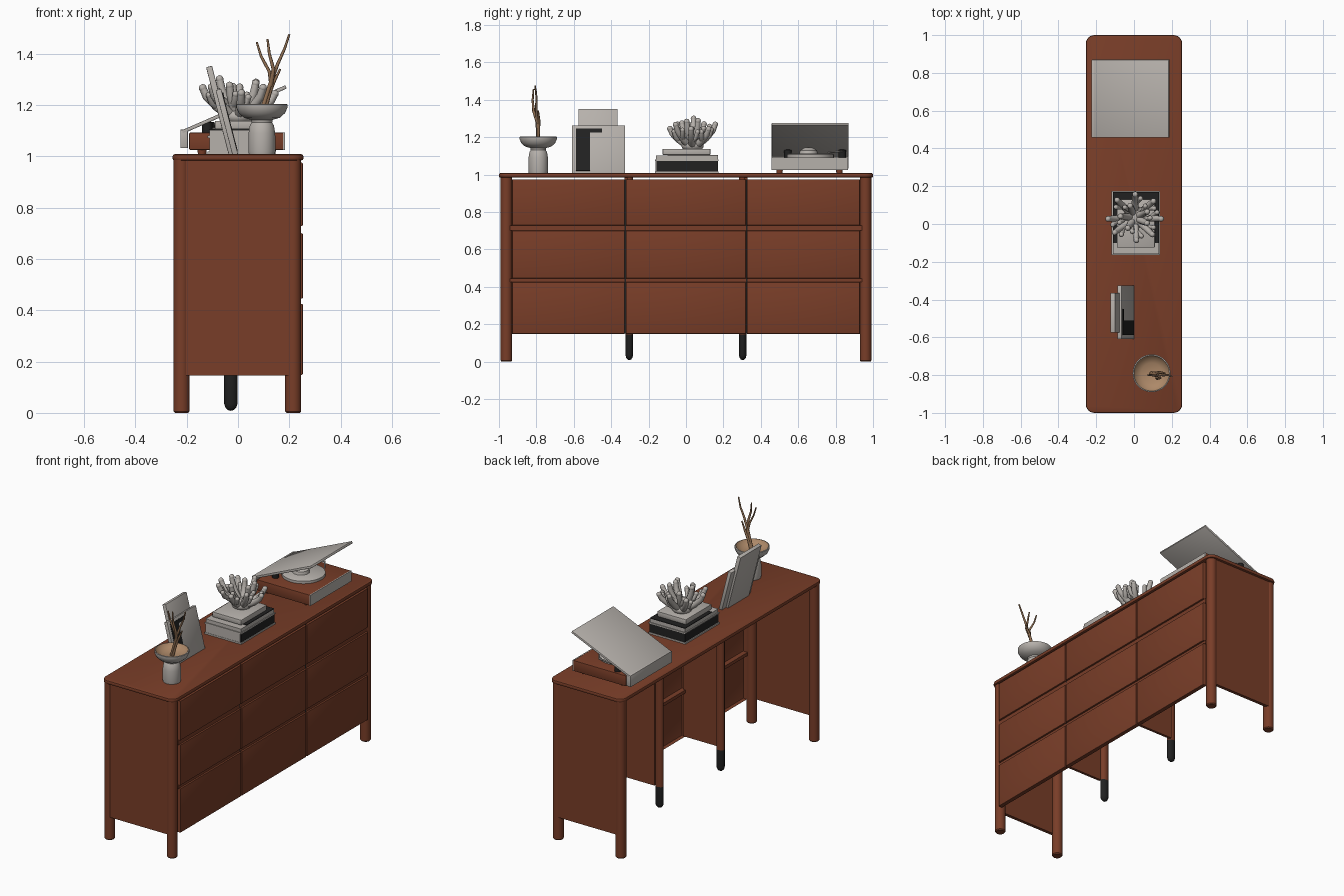
import bpy, bmesh, math, random
from mathutils import Vector, Matrix

if "Cube" in bpy.data.objects:
    bpy.data.objects.remove(bpy.data.objects["Cube"])

random.seed(4)


def material(name, rgb):
    m = bpy.data.materials.new(name)
    m.diffuse_color = (*rgb, 1)
    m.use_nodes = True
    m.node_tree.nodes["Principled BSDF"].inputs["Base Color"].default_value = m.diffuse_color
    return m


WOOD = material("red brown wood", (0.19, 0.047, 0.021))
GREY = material("warm light grey", (0.47, 0.44, 0.41))
BLACK = material("soft black", (0.015, 0.015, 0.015))
TAN = material("tan clay", (0.42, 0.25, 0.14))
TWIG = material("dry twig", (0.30, 0.17, 0.09))


def finish(bm, name, mats, angle=35):
    me = bpy.data.meshes.new(name)
    bm.to_mesh(me)
    bm.free()
    ob = bpy.data.objects.new(name, me)
    bpy.context.collection.objects.link(ob)
    for m in mats if isinstance(mats, list) else [mats]:
        me.materials.append(m)
    bpy.ops.object.select_all(action='DESELECT')
    ob.select_set(True)
    bpy.context.view_layer.objects.active = ob
    bpy.ops.object.shade_smooth_by_angle(angle=math.radians(angle))
    return ob


def box(name, x, y, z, mat, bevel=0.0, open_back=False, matrix=None):
    """Box from (min, max) ranges, with optional bevel, missing -x face, or transform."""
    bm = bmesh.new()
    bmesh.ops.create_cube(bm, size=1)
    for v in bm.verts:
        v.co = Vector([(r[0] + r[1]) / 2 + c * (r[1] - r[0]) for c, r in zip(v.co, (x, y, z))])
    if open_back:
        bm.normal_update()
        back = [f for f in bm.faces if f.normal.x < -0.5]
        bmesh.ops.delete(bm, geom=back, context='FACES')
    if bevel:
        edges = [e for e in bm.edges if len(e.link_faces) == 2]
        if open_back:
            edges = [e for e in edges if all(v.co.x > x[1] - 1e-4 for v in e.verts)]
        bmesh.ops.bevel(bm, geom=edges, offset=bevel, segments=2, profile=0.5, affect='EDGES')
    if matrix:
        bm.transform(matrix)
    return finish(bm, name, mat)


def lathe(name, profile, loc, mats, n=32, squash=1.0, rule=None):
    """Spin a (radius, z) profile round the z axis."""
    bm = bmesh.new()
    vs = [bm.verts.new((r, 0, z)) for r, z in profile]
    es = [bm.edges.new(p) for p in zip(vs, vs[1:])]
    bmesh.ops.spin(bm, geom=vs + es, cent=(0, 0, 0), axis=(0, 0, 1), angle=math.tau, steps=n)
    bmesh.ops.remove_doubles(bm, verts=bm.verts, dist=1e-5)
    bmesh.ops.recalc_face_normals(bm, faces=bm.faces)
    if rule:
        for f in bm.faces:
            f.material_index = int(rule(f))
    bm.transform(Matrix.Translation(loc) @ Matrix.Diagonal((1, squash, 1, 1)))
    return finish(bm, name, mats)


def add_tube(bm, pts, r0, r1, n=10, ball=False):
    """Tapered tube along points, optionally with round tip."""
    pts = [Vector(p) for p in pts]
    rings = []
    for i, p in enumerate(pts):
        d = (pts[min(i + 1, len(pts) - 1)] - pts[max(i - 1, 0)]).normalized()
        q = Vector((0, 0, 1)).rotation_difference(d)
        r = r0 + (r1 - r0) * i / (len(pts) - 1)
        rings.append([bm.verts.new(p + q @ Vector((r * math.cos(a), r * math.sin(a), 0)))
                      for a in (math.tau * k / n for k in range(n))])
    for a, b in zip(rings, rings[1:]):
        for k in range(n):
            bm.faces.new((a[k], a[(k + 1) % n], b[(k + 1) % n], b[k]))
    bm.faces.new(rings[0][::-1])
    bm.faces.new(rings[-1])
    if ball:
        bmesh.ops.create_icosphere(bm, subdivisions=2, radius=r1 * 1.1,
                                   matrix=Matrix.Translation(pts[-1]))


# --- Cabinet: rounded top board
bm = bmesh.new()
bmesh.ops.create_cube(bm, size=1)
bm.transform(Matrix.Translation((0, 0, 0.996)) @ Matrix.Diagonal((0.51, 2.0, 0.024, 1)))
corners = [e for e in bm.edges if abs(e.verts[0].co.z - e.verts[1].co.z) > 0.01]
bmesh.ops.bevel(bm, geom=corners, offset=0.045, segments=6, profile=0.5, affect='EDGES')
rims = [e for e in bm.edges if abs(e.verts[0].co.z - e.verts[1].co.z) < 1e-4]
bmesh.ops.bevel(bm, geom=rims, offset=0.008, segments=2, profile=0.5, affect='EDGES')
finish(bm, "top_board", WOOD)

# Corner posts, end panels, inner dividers and middle legs
POST = [(0, 0), (0.026, 0), (0.031, 0.006), (0.031, 0.99), (0, 0.99)]
FOOT = [(0, 0.008), (0.012, 0.011), (0.021, 0.02), (0.026, 0.035), (0.026, 0.145), (0, 0.145)]
for s, side in ((-1, "front"), (1, "rear")):
    for x in (-0.22, 0.215):
        lathe(f"{side}_corner_post", POST, (x, s * 0.96, 0), WOOD, 24)
    y = sorted((s * 0.965, s * 0.985))
    box(f"{side}_end_panel", (-0.225, 0.225), y, (0.145, 0.99), WOOD)
    y = sorted((s * 0.312, s * 0.328))
    box(f"{side}_divider", (-0.01, 0.235), y, (0.15, 0.985), WOOD)
    box(f"{side}_drawer_gap", (0.235, 0.242), (s * 0.325 - 0.004, s * 0.325 + 0.004), (0.15, 0.975), BLACK)
    lathe(f"{side}_middle_foot", FOOT, (-0.028, s * 0.303, 0), BLACK, 20, 0.78)
    lathe(f"{side}_middle_post", [(0, 0.145), (0.026, 0.145), (0.026, 0.985), (0, 0.985)],
          (-0.028, s * 0.303, 0), WOOD, 20, 0.78)

# Drawer fronts (open shells) and rails between them
for r, z in enumerate(((0.148, 0.425), (0.445, 0.70), (0.728, 0.975))):
    for c, y in enumerate(((-0.93, -0.328), (-0.322, 0.320), (0.326, 0.93))):
        box(f"drawer_front_{r}_{c}", (0.228, 0.253), y, z, WOOD, 0.005, open_back=True)
for z in ((0.425, 0.445), (0.70, 0.728)):
    box("drawer_rail", (0.222, 0.242), (-0.94, 0.94), z, WOOD)

# --- Pedestal bowl with twigs
BOWL = [(0, 1.005), (0.05, 1.005), (0.053, 1.02), (0.052, 1.09), (0.047, 1.12), (0.04, 1.132),
        (0.042, 1.142), (0.07, 1.15), (0.09, 1.168), (0.1, 1.19), (0.1, 1.202), (0.094, 1.204),
        (0.085, 1.188), (0.055, 1.172), (0, 1.168)]
lathe("pedestal_bowl", BOWL, (0.093, -0.79, 0), [GREY, TAN], 40,
      rule=lambda f: f.normal.z > 0.3 and f.calc_center_median().z > 1.165
      and f.calc_center_median().xy.length < 0.092)
bm = bmesh.new()
for pts in (((0.09, -0.79, 1.168), (0.125, -0.797, 1.28), (0.155, -0.80, 1.36), (0.182, -0.80, 1.42), (0.2, -0.807, 1.475)),
            ((0.10, -0.79, 1.168), (0.13, -0.79, 1.27), (0.122, -0.805, 1.33), (0.09, -0.80, 1.39), (0.073, -0.80, 1.445)),
            ((0.128, -0.795, 1.28), (0.138, -0.815, 1.34), (0.122, -0.82, 1.40), (0.115, -0.815, 1.457)),
            ((0.10, -0.79, 1.19), (0.14, -0.785, 1.29), (0.165, -0.79, 1.34))):
    add_tube(bm, pts, 0.009, 0.004, 8)
finish(bm, "twigs", TWIG, 60)

# --- Two leaning picture frames
lean = Matrix.Translation((0, 0, 1.009)) @ Matrix.Rotation(math.radians(-14.5), 4, 'Y')
box("front_frame", (-0.022, 0), (-0.61, -0.325), (0, 0.262), GREY, 0.002, matrix=lean)
box("rear_frame", (-0.036, -0.012), (-0.575, -0.365), (0, 0.358), GREY, 0.003, matrix=lean)
box("frame_dark_panel", (0, 0.002), (-0.588, -0.512), (0.012, 0.245), BLACK, matrix=lean)
box("frame_dark_strip", (0, 0.002), (-0.512, -0.45), (0.222, 0.245), BLACK, matrix=lean)

# --- Stack of books
box("lower_book_base", (-0.118, 0.137), (-0.165, 0.175), (1.008, 1.018), GREY)
box("lower_book_spine", (-0.112, 0.134), (-0.158, 0.172), (1.018, 1.072), BLACK)
box("lower_book_pages", (-0.112, 0.128), (-0.163, -0.156), (1.018, 1.072), GREY)
box("lower_book_cover", (-0.118, 0.137), (-0.165, 0.175), (1.072, 1.08), GREY)
box("middle_book", (-0.112, 0.132), (-0.16, 0.17), (1.08, 1.102), GREY)
box("middle_book_cover", (-0.112, 0.132), (-0.10, 0.17), (1.102, 1.106), BLACK)
box("upper_book", (-0.09, 0.11), (-0.125, 0.13), (1.106, 1.138), GREY, 0.003)

# --- Branching coral
bm = bmesh.new()
centre = Vector((0.003, 0.035, 1.14))
bmesh.ops.create_icosphere(bm, subdivisions=3, radius=1, matrix=Matrix.Translation(centre + Vector((0, 0, 0.015)))
                           @ Matrix.Diagonal((0.06, 0.06, 0.035, 1)))
for ring, (count, reach, height) in enumerate(((8, 0.128, 0.125), (5, 0.068, 0.155))):
    for k in range(count):
        a = math.tau * (k + 0.5 * ring + random.uniform(-0.15, 0.15)) / count
        d = Vector((math.cos(a) * 1.1, math.sin(a) * 0.95, 0))
        h = height * random.uniform(0.8, 1.05)
        mid = centre + d * reach * 0.6 + Vector((0, 0, h * 0.42))
        add_tube(bm, (centre, centre + d * reach * 0.3 + Vector((0, 0, h * 0.2)), mid,
                      centre + d * reach * 0.9 + Vector((0, 0, h * 0.75)),
                      centre + d * reach + Vector((0, 0, h))), 0.022, 0.014, ball=True)
        side = Vector((-d.y, d.x, 0)) * 0.03 * random.choice((-1, 1))
        add_tube(bm, (mid, mid + side * 0.7 + d * 0.02 + Vector((0, 0, 0.015)),
                      mid + side + d * 0.03 + Vector((0, 0, 0.045))), 0.015, 0.012, ball=True)
finish(bm, "coral", GREY, 60)

# --- Record player
for x in (-0.14, 0.13):
    for y in (0.50, 0.82):
        lathe("player_foot", [(0, 1.005), (0.016, 1.005), (0.018, 1.03), (0, 1.03)], (x, y, 0), WOOD, 16)
box("player_body", (-0.19, 0.178), (0.457, 0.865), (1.025, 1.092), WOOD, 0.004)
box("player_front_plate", (0.176, 0.183), (0.457, 0.865), (1.025, 1.092), GREY)
lathe("platter", [(0, 1.09), (0.125, 1.09), (0.125, 1.108), (0.118, 1.112), (0, 1.112)],
      (-0.01, 0.665, 0), GREY, 40)
lathe("record_weight", [(0, 1.11), (0.05, 1.11), (0.045, 1.13), (0.02, 1.145), (0, 1.147)],
      (-0.02, 0.655, 0), GREY, 24)
for x, y in ((-0.12, 0.545), (-0.11, 0.835)):
    lathe("arm_pivot", [(0, 1.09), (0.02, 1.09), (0.02, 1.132), (0, 1.135)], (x, y, 0), BLACK, 16)
bm = bmesh.new()
add_tube(bm, ((-0.11, 0.835, 1.125), (0.03, 0.82, 1.125), (0.07, 0.76, 1.118)), 0.006, 0.005, 8)
finish(bm, "tone_arm", GREY)

# Open lid: sloping plate with a wall along the hinge
tilt = Matrix.Translation((-0.222, 0, 1.10)) @ Matrix.Rotation(math.radians(-23.5), 4, 'Y')
box("lid_plate", (0, 0.443), (0.458, 0.87), (-0.014, 0), GREY, 0.003, matrix=tilt)
box("lid_hinge_wall", (-0.225, -0.195), (0.458, 0.87), (1.032, 1.104), GREY, 0.003)
